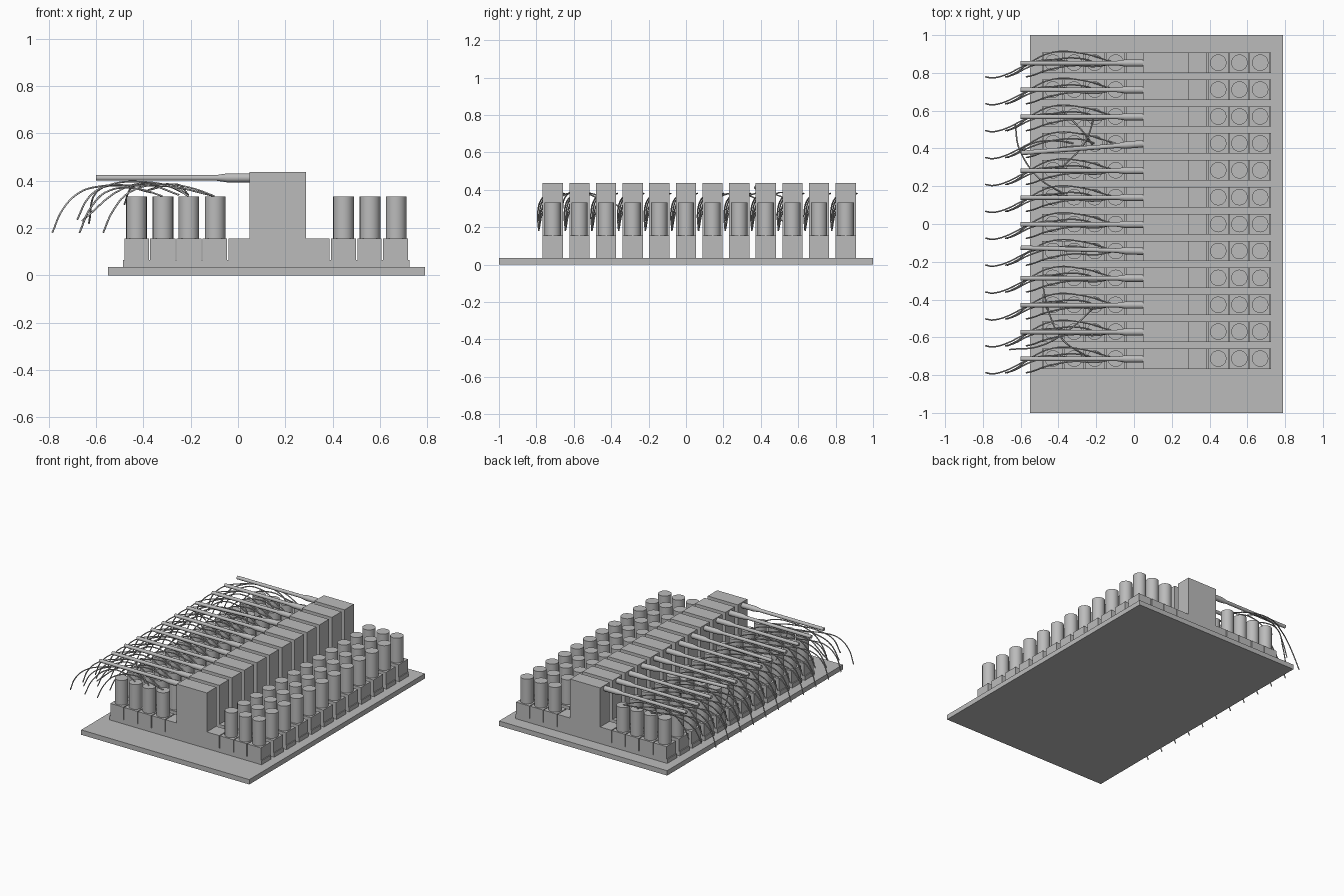
import bpy, bmesh
from mathutils import Matrix, Vector

cube = bpy.data.objects.get("Cube")
if cube:
    bpy.data.objects.remove(cube)

grey = bpy.data.materials.new("plain grey")
grey.use_nodes = True
COLOUR = (0.5, 0.5, 0.5, 1)
grey.diffuse_color = COLOUR
grey.node_tree.nodes["Principled BSDF"].inputs["Base Color"].default_value = COLOUR

ROWS = [0.854 - 0.1424 * i for i in range(12)]
HALF = 0.054
PLATE_TOP, STEP, DECK = 0.035, 0.065, 0.155


def place(name, data, y=0.0):
    ob = bpy.data.objects.new(name, data)
    ob.location.y = y
    bpy.context.collection.objects.link(ob)
    return ob


def finish(bm, name):
    bmesh.ops.recalc_face_normals(bm, faces=bm.faces)
    me = bpy.data.meshes.new(name)
    bm.to_mesh(me)
    bm.free()
    me.materials.append(grey)
    return me


def add_box(bm, x0, x1, z0, z1, half=HALF):
    size = Matrix.Diagonal((x1 - x0, 2 * half, z1 - z0, 1))
    bmesh.ops.create_cube(bm, size=1, matrix=Matrix.Translation(((x0 + x1) / 2, 0, (z0 + z1) / 2)) @ size)


def lathe(bm, rings, axis, sides=24):
    """Capped round body from (position, radius) pairs along x or z."""
    turn = Matrix.Rotation(1.5708, 4, 'Y') if axis == 'X' else Matrix()
    for (p, r), (q, s) in zip(rings, rings[1:]):
        made = bmesh.ops.create_cone(bm, cap_ends=False, segments=sides, radius1=r, radius2=s, depth=q - p)
        bmesh.ops.translate(bm, verts=made["verts"], vec=(0, 0, (p + q) / 2))
    bmesh.ops.remove_doubles(bm, verts=bm.verts, dist=1e-5)
    bmesh.ops.holes_fill(bm, edges=[e for e in bm.edges if e.is_boundary])
    bmesh.ops.transform(bm, matrix=turn, verts=bm.verts)


def smooth(ob):
    bpy.ops.object.select_all(action='DESELECT')
    ob.select_set(True)
    bpy.context.view_layer.objects.active = ob
    bpy.ops.object.shade_smooth_by_angle()


def wire(name, points):
    cu = bpy.data.curves.new(name, 'CURVE')
    cu.dimensions = '3D'
    cu.bevel_depth = 0.004
    cu.bevel_resolution = 1
    cu.resolution_u = 5
    cu.use_fill_caps = True
    sp = cu.splines.new('BEZIER')
    sp.bezier_points.add(len(points) - 1)
    for bp, co in zip(sp.bezier_points, points):
        bp.co = co
        bp.handle_left_type = bp.handle_right_type = 'AUTO'
    cu.materials.append(grey)
    return cu


# Base plate
bm = bmesh.new()
add_box(bm, -0.55, 0.79, 0, PLATE_TOP, 1)
place("base_plate", finish(bm, "base_plate"))

# Terminal strip: low foot, plain middle, separate stepped blocks at both ends
bm = bmesh.new()
add_box(bm, -0.487, 0.725, PLATE_TOP, STEP)
add_box(bm, -0.041, 0.387, STEP, DECK)
for cuts in ((-0.483, -0.374, -0.262, -0.152, -0.044), (0.39, 0.502, 0.609, 0.722)):
    for a, b in zip(cuts, cuts[1:]):
        add_box(bm, a + 0.003, b - 0.003, STEP, DECK)
strip = finish(bm, "terminal_strip")

# Tall housing
bm = bmesh.new()
add_box(bm, 0.048, 0.288, DECK, 0.436)
housing = finish(bm, "housing")

# Round post
bm = bmesh.new()
lathe(bm, [(DECK, 0.0435), (0.333, 0.0435)], 'Z')
post = finish(bm, "post")

# Cable tube with thick collar, pivot where it enters the housing
bm = bmesh.new()
lathe(bm, [(-0.65, 0.012), (-0.14, 0.012), (-0.095, 0.019), (0, 0.019)], 'X')
bmesh.ops.rotate(bm, verts=bm.verts, cent=(0, 0, 0), matrix=Matrix.Rotation(0, 3, 'X'))
if min(v.co.x for v in bm.verts) > -0.1:
    bmesh.ops.scale(bm, vec=(-1, 1, 1), verts=bm.verts)
tube = finish(bm, "cable_tube")

# Drooping wires, one from each post of the near group
wires = [
    wire("long_wire", [(-0.785, -0.075, 0.18), (-0.74, -0.08, 0.28), (-0.67, -0.06, 0.35), (-0.59, -0.02, 0.375),
                       (-0.43, 0.055, 0.38), (-0.28, 0.05, 0.375), (-0.1, 0, 0.335)]),
    wire("middle_wire", [(-0.68, -0.075, 0.235), (-0.63, -0.06, 0.33), (-0.55, -0.02, 0.38),
                         (-0.4, 0.02, 0.395), (-0.27, 0.02, 0.37), (-0.21, 0, 0.335)]),
    wire("short_wire", [(-0.67, -0.075, 0.18), (-0.62, -0.05, 0.29), (-0.54, 0, 0.36),
                        (-0.42, 0.015, 0.365), (-0.32, 0, 0.335)]),
    wire("end_wire", [(-0.57, -0.075, 0.18), (-0.53, -0.065, 0.27), (-0.46, -0.04, 0.35),
                      (-0.32, -0.015, 0.385), (-0.2, -0.02, 0.37), (-0.1, 0, 0.335)]),
]

POSTS = (-0.429, -0.317, -0.208, -0.097, 0.446, 0.558, 0.668)
TILT = {3: 0.075, 7: -0.03}
for i, y in enumerate(ROWS):
    place("terminal_strip", strip, y)
    place("housing", housing, y)
    for x in POSTS:
        ob = place("post", post, y)
        ob.location.x = x
    ob = place("cable_tube", tube, y - 0.002)
    ob.location.x, ob.location.z = 0.05, 0.412
    ob.rotation_euler.z = TILT.get(i, 0)
    for w in wires:
        place(w.name, w, y)
for mesh in (post, tube):
    smooth(next(o for o in bpy.data.objects if o.data == mesh))

# Loose wires straying between rows
strays = [
    [(-0.63, 0.53, 0.22), (-0.6, 0.38, 0.35), (-0.5, 0.24, 0.38), (-0.37, 0.16, 0.35)],
    [(-0.38, 0.6, 0.36), (-0.28, 0.5, 0.385), (-0.22, 0.42, 0.34)],
    [(-0.21, 0.57, 0.34), (-0.26, 0.43, 0.385), (-0.38, 0.3, 0.36)],
    [(-0.48, -0.34, 0.3), (-0.45, -0.47, 0.37), (-0.38, -0.61, 0.385), (-0.25, -0.7, 0.34)],
    [(-0.21, -0.44, 0.34), (-0.33, -0.55, 0.385), (-0.48, -0.64, 0.37), (-0.66, -0.665, 0.23)],
]
for path in strays:
    place("stray_wire", wire("stray_wire", path))
